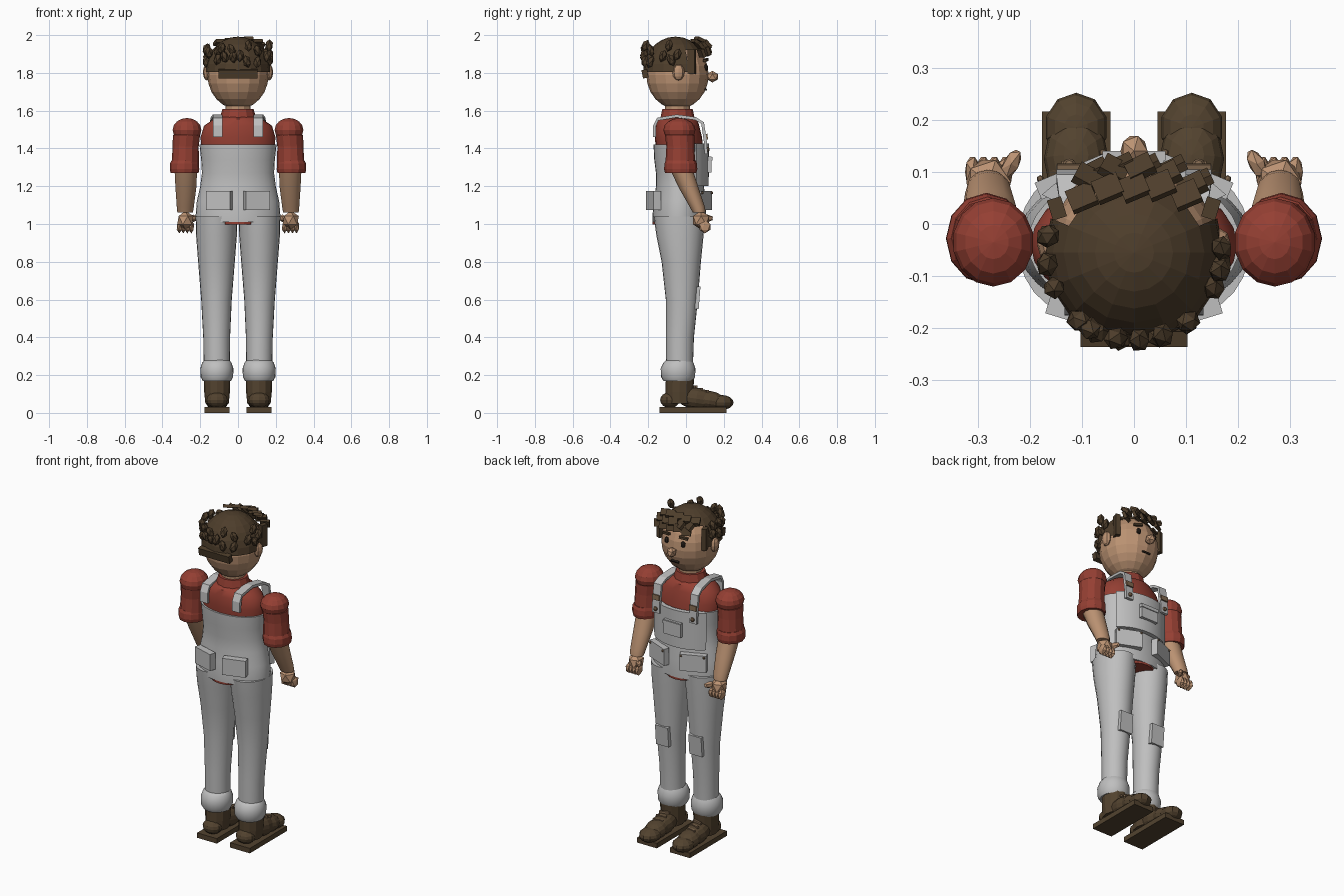
import bpy, bmesh, math, random
from mathutils import Vector, Matrix, Euler

random.seed(4)


def material(name, rgb):
    m = bpy.data.materials.new(name)
    m.diffuse_color = (*rgb, 1)
    return m


SKIN = material("skin", (0.50, 0.29, 0.17))
HAIR = material("hair_brown", (0.075, 0.047, 0.024))
BOOT = material("boot_brown", (0.085, 0.055, 0.028))
RED = material("shirt_red", (0.30, 0.05, 0.033))
GREY = material("overall_grey", (0.52, 0.52, 0.52))
BRASS = material("buckle_tan", (0.22, 0.14, 0.08))
DARK = material("eye_dark", (0.02, 0.014, 0.01))


def finish(name, bm, mat, smooth=None):
    bmesh.ops.recalc_face_normals(bm, faces=bm.faces[:])
    me = bpy.data.meshes.new(name)
    bm.to_mesh(me)
    bm.free()
    me.materials.append(mat)
    ob = bpy.data.objects.new(name, me)
    bpy.context.collection.objects.link(ob)
    if smooth:
        bpy.ops.object.select_all(action='DESELECT')
        ob.select_set(True)
        bpy.context.view_layer.objects.active = ob
        bpy.ops.object.shade_smooth_by_angle(angle=math.radians(smooth))
    return ob


def loft(name, rings, mat, n=24, smooth=None):
    """Stack of ellipses: (centre x, centre y, z, radius x, radius y)."""
    bm = bmesh.new()
    loops = []
    for cx, cy, z, rx, ry in rings:
        loops.append([bm.verts.new((cx + rx * math.cos(2 * math.pi * i / n),
                                    cy + ry * math.sin(2 * math.pi * i / n), z)) for i in range(n)])
    for a, b in zip(loops, loops[1:]):
        for i in range(n):
            j = (i + 1) % n
            bm.faces.new((a[i], a[j], b[j], b[i]))
    bm.faces.new(loops[0])
    bm.faces.new(loops[-1])
    return finish(name, bm, mat, smooth)


def box(name, c, size, mat, rot=(0, 0, 0)):
    bm = bmesh.new()
    bmesh.ops.create_cube(bm, size=1, matrix=Matrix.LocRotScale(Vector(c), Euler(rot), Vector(size)))
    return finish(name, bm, mat)


def ball(name, c, r, mat, u=10, v=7, rot=(0, 0, 0), smooth=None):
    bm = bmesh.new()
    bmesh.ops.create_uvsphere(bm, u_segments=u, v_segments=v, radius=1,
                              matrix=Matrix.LocRotScale(Vector(c), Euler(rot), Vector(r)))
    return finish(name, bm, mat, smooth)


def lump(name, c, r, mat, rot=(0, 0, 0)):
    bm = bmesh.new()
    bmesh.ops.create_icosphere(bm, subdivisions=1, radius=1,
                               matrix=Matrix.LocRotScale(Vector(c), Euler(rot), Vector(r)))
    return finish(name, bm, mat)


def ribbon(name, path, w, t, mat):
    """Flat strap through points; width runs along x."""
    bm = bmesh.new()
    loops = []
    pts = [Vector(p) for p in path]
    for i, p in enumerate(pts):
        d = (pts[min(i + 1, len(pts) - 1)] - pts[max(i - 1, 0)]).normalized()
        side = Vector((1, 0, 0))
        nrm = side.cross(d).normalized()
        loops.append([bm.verts.new(p + side * sx * w / 2 + nrm * sn * t / 2)
                      for sx, sn in ((-1, -1), (1, -1), (1, 1), (-1, 1))])
    for a, b in zip(loops, loops[1:]):
        for i in range(4):
            j = (i + 1) % 4
            bm.faces.new((a[i], a[j], b[j], b[i]))
    bm.faces.new(loops[0])
    bm.faces.new(loops[-1])
    return finish(name, bm, mat)


# Torso: shirt inside overalls
loft("shirt", [(0, -0.035, 1.40, 0.195, 0.125), (0, -0.04, 1.46, 0.198, 0.125), (0, -0.045, 1.52, 0.18, 0.115),
               (0, -0.045, 1.555, 0.13, 0.105), (0, -0.045, 1.57, 0.085, 0.08)], RED, 24, 40)
loft("shirt_hem", [(0, -0.035, 0.997, 0.12, 0.142), (0, -0.035, 1.03, 0.15, 0.142)], RED)
loft("collar", [(0, -0.045, 1.555, 0.098, 0.092), (0, -0.045, 1.61, 0.082, 0.08)], RED, 12)
loft("neck", [(0, -0.045, 1.58, 0.066, 0.066), (0, -0.045, 1.66, 0.066, 0.066)], SKIN, 12)
loft("overall_body", [(0, -0.035, 1.01, 0.222, 0.142), (0, -0.035, 1.05, 0.224, 0.142),
                      (0, -0.033, 1.12, 0.218, 0.137), (0, -0.032, 1.2, 0.2, 0.127),
                      (0, -0.034, 1.27, 0.191, 0.125), (0, -0.036, 1.34, 0.195, 0.132),
                      (0, -0.036, 1.42, 0.204, 0.136)], GREY, 32, 40)

# Curved bib panel
bm = bmesh.new()
cols = []
for i in range(13):
    a = math.radians(35 + 110 * i / 12)
    cols.append([bm.verts.new((r * math.cos(a) * 1.4, -0.032 + r * math.sin(a), z))
                 for r, z in ((0.128, 1.2), (0.152, 1.2), (0.154, 1.425), (0.128, 1.425))])
for a, b in zip(cols, cols[1:]):
    for i in range(4):
        bm.faces.new((a[i], b[i], b[(i + 1) % 4], a[(i + 1) % 4]))
bm.faces.new(cols[0])
bm.faces.new(cols[-1])
finish("bib", bm, GREY, 30)
box("bib_pocket", (0, 0.124, 1.315), (0.115, 0.022, 0.085), GREY)
box("bib_pocket_flap", (0, 0.131, 1.345), (0.12, 0.018, 0.02), GREY)

# Head, hair cap and face
head = ball("head", (0, -0.045, 1.79), (0.162, 0.165, 0.182), SKIN, 16, 12)
bm = bmesh.new()
bmesh.ops.create_uvsphere(bm, u_segments=16, v_segments=14, radius=1,
                          matrix=Matrix.LocRotScale(Vector((0, -0.055, 1.805)), None, Vector((0.173, 0.172, 0.187))))
cut = [f for f in bm.faces if f.calc_center_median().z < (1.80 if f.calc_center_median().y < 0.01 else 1.91)]
bmesh.ops.delete(bm, geom=cut, context='FACES')
finish("hair_cap", bm, HAIR)
box("nape_hair", (0, -0.217, 1.795), (0.205, 0.03, 0.045), HAIR, (0.2, 0, 0))
lump("nose", (0, 0.14, 1.78), (0.029, 0.034, 0.031), SKIN)
box("mouth", (0, 0.105, 1.712), (0.05, 0.012, 0.01), DARK, (-0.4, 0, 0))

# Fringe of overlapping flat locks
for row, (y, z, tilt) in enumerate(((0.075, 1.972, -0.45), (0.105, 1.948, -0.8), (0.117, 1.918, -1.2))):
    for i in range(5):
        x = -0.1 + 0.05 * i + 0.012 * row
        box("fringe_lock", (x, y - 2.2 * x * x + random.uniform(-0.005, 0.005), z - 0.8 * x * x + random.uniform(-0.005, 0.008)),
            (0.052, 0.045, 0.018), HAIR, (tilt, 0, random.choice((-0.5, 0.45)) if row else 0.4))

# Curls around sides and back
for deg in (172, 188, 205, 228, 242, 262, 275, 290, 310, 335, 350, 5):
    for z in ((1.93, 1.87) if deg % 2 == 0 else (1.9,)):
        a = math.radians(deg + random.uniform(-4, 4))
        lump("curl", (0.168 * math.cos(a), -0.055 + 0.168 * math.sin(a), z + random.uniform(-0.015, 0.015)),
             (0.022, 0.022, 0.034), HAIR, (random.uniform(-0.4, 0.4), random.uniform(-0.4, 0.4), a))

for s in (-1, 1):
    # Face features
    ball("ear", (s * 0.164, -0.04, 1.803), (0.022, 0.032, 0.043), SKIN, 8, 6)
    ball("eye", (s * 0.055, 0.105, 1.828), (0.015, 0.012, 0.018), DARK, 8, 6)
    box("eyebrow", (s * 0.057, 0.105, 1.868), (0.05, 0.016, 0.013), HAIR, (0, s * 0.15, -s * 0.3))
    box("sideburn", (s * 0.148, 0.03, 1.86), (0.028, 0.04, 0.13), HAIR, (0, 0, s * -0.3))

    # Sleeve, rolled cuff, forearm
    x = s * 0.273
    loft("sleeve", [(x + s * 0.007, -0.03, 1.30, 0.073, 0.08), (x + s * 0.004, -0.03, 1.41, 0.069, 0.074),
                    (x, -0.033, 1.47, 0.072, 0.078)], RED, 12)
    ball("shoulder", (x - s * 0.003, -0.035, 1.498), (0.078, 0.085, 0.063), RED, 14, 8)
    loft("sleeve_cuff", [(x + s * 0.01, -0.028, 1.27, 0.074, 0.083), (x + s * 0.01, -0.028, 1.29, 0.078, 0.088),
                         (x + s * 0.01, -0.028, 1.32, 0.077, 0.086), (x + s * 0.008, -0.028, 1.337, 0.07, 0.08)], RED, 12)
    loft("forearm", [(s * 0.28, 0.07, 1.06, 0.041, 0.034), (s * 0.279, 0.06, 1.09, 0.045, 0.04),
                     (s * 0.276, 0.015, 1.19, 0.055, 0.052), (s * 0.276, -0.025, 1.29, 0.06, 0.06)], SKIN, 12, 40)
    # Hand with curled fingers and thumb
    lump("palm", (s * 0.279, 0.08, 1.02), (0.048, 0.05, 0.05), SKIN)
    for i in range(4):
        lump("finger", (s * (0.247 + 0.021 * i), 0.1, 0.985), (0.016, 0.034, 0.035), SKIN)
    lump("thumb", (s * 0.236, 0.115, 1.03), (0.017, 0.034, 0.02), SKIN, (0, 0, s * 0.5))

    # Trouser leg and turned-up cuff
    loft("leg", [(s * 0.112, -0.035, 0.2, 0.068, 0.07), (s * 0.113, -0.032, 0.4, 0.071, 0.074),
                 (s * 0.114, -0.022, 0.6, 0.081, 0.085), (s * 0.114, -0.025, 0.8, 0.097, 0.104),
                 (s * 0.114, -0.032, 0.94, 0.108, 0.125), (s * 0.114, -0.035, 1.04, 0.11, 0.136)], GREY, 24, 40)
    loft("leg_cuff", [(s * 0.112, -0.042, 0.168, 0.074, 0.077), (s * 0.112, -0.042, 0.19, 0.086, 0.09),
                      (s * 0.112, -0.042, 0.235, 0.088, 0.092), (s * 0.112, -0.04, 0.265, 0.078, 0.08),
                      (s * 0.112, -0.036, 0.28, 0.066, 0.068)], GREY, 24, 50)
    box("knee_patch", (s * 0.112, 0.058, 0.61), (0.085, 0.028, 0.12), GREY, (-0.08, 0, 0))

    # Boot
    b = s * 0.111
    loft("boot_shaft", [(b, -0.035, 0.05, 0.062, 0.075), (b, -0.035, 0.11, 0.068, 0.073), (b, -0.032, 0.18, 0.07, 0.075)], BOOT, 12)
    box("boot_sole", (b, 0.038, 0.015), (0.132, 0.355, 0.03), BOOT)
    ball("boot_heel", (b, -0.085, 0.068), (0.058, 0.052, 0.042), BOOT, 10, 8)
    ball("boot_instep", (b, 0.055, 0.075), (0.062, 0.105, 0.058), BOOT, 12, 8, (-0.15, 0, 0))
    ball("boot_vamp", (b, 0.125, 0.066), (0.062, 0.085, 0.05), BOOT, 12, 8, (-0.15, 0, 0))
    ball("boot_toe", (b, 0.185, 0.055), (0.061, 0.067, 0.04), BOOT, 10, 8)
    for i in range(3):
        box("boot_lace", (b, 0.048 + 0.03 * i, 0.138 - 0.012 * i), (0.06, 0.012, 0.012), BRASS, (0, 0, s * 0.25))

    # Shoulder strap with buckle
    k = s * 0.108
    ribbon("strap", [(k, -0.168, 1.46), (k, -0.166, 1.52), (k, -0.15, 1.555), (k, -0.05, 1.572),
                     (k * 1.1, 0.05, 1.558), (k * 1.15, 0.088, 1.535), (k * 1.15, 0.102, 1.44), (k * 1.15, 0.106, 1.37)], 0.05, 0.016, GREY)
    box("buckle", (k * 1.15, 0.105, 1.462), (0.048, 0.02, 0.03), BRASS, (0.1, 0, 0))
    ball("strap_button", (k * 1.15, 0.116, 1.395), (0.013, 0.01, 0.013), BRASS, 8, 5)

    # Pockets
    box("back_pocket", (s * 0.1, -0.172, 1.125), (0.135, 0.04, 0.1), GREY, (0, 0, s * 0.3))
    box("hip_pocket", (s * 0.115, 0.092, 1.125), (0.15, 0.035, 0.1), GREY, (0, 0, -s * 0.4))
    for d in (-0.06, 0.06):
        ball("rivet", (s * (0.108 + d) + s * 0.012, 0.112 - d * 0.42, 1.165), (0.007, 0.007, 0.007), BRASS, 6, 4)
